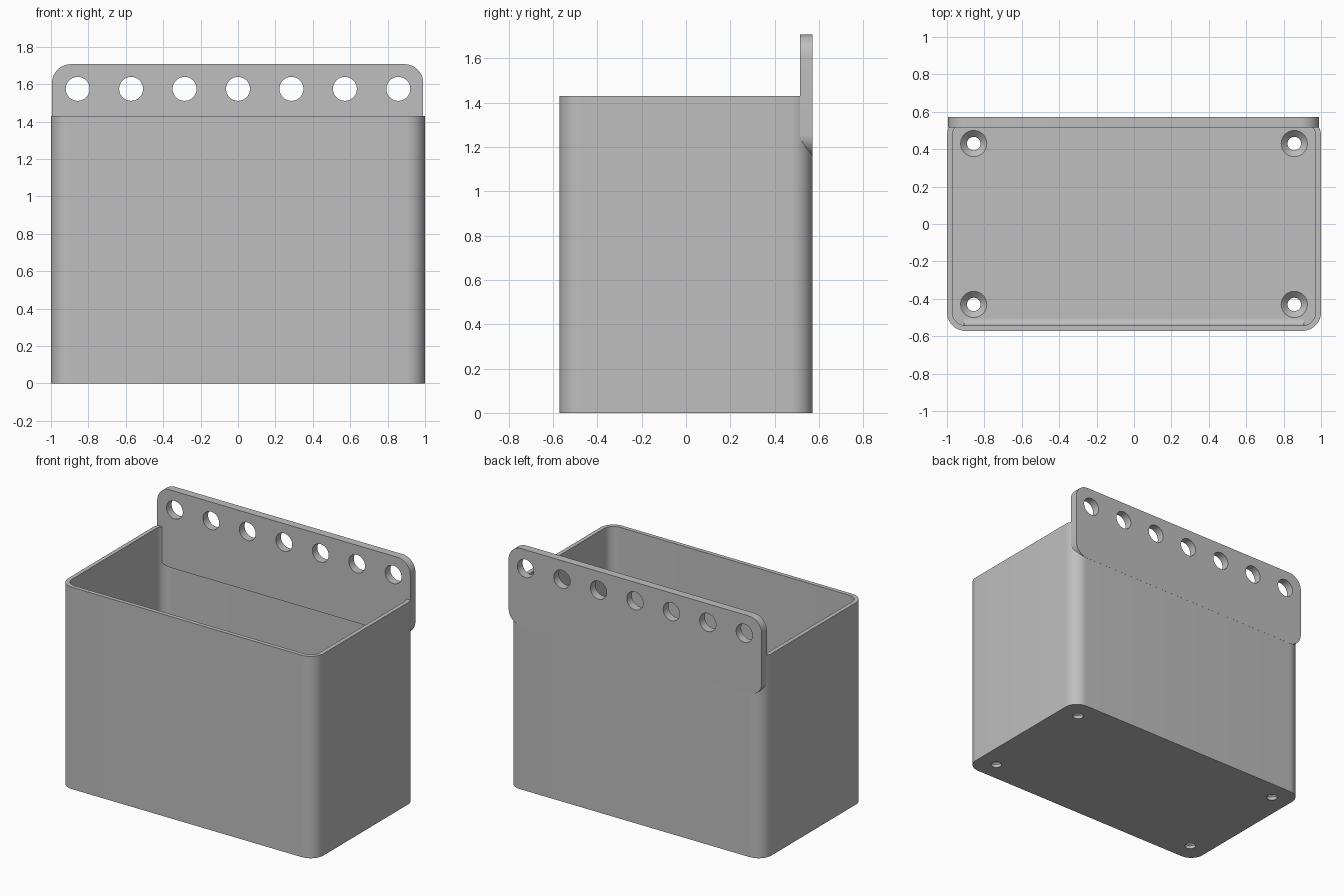
import bpy, bmesh, math
from mathutils import Matrix

if "Cube" in bpy.data.objects:
    bpy.data.objects.remove(bpy.data.objects["Cube"], do_unlink=True)

grey = bpy.data.materials.new("plain grey")
grey.use_nodes = True
GREY = (0.52, 0.52, 0.52, 1)
grey.diffuse_color = GREY
grey.node_tree.nodes["Principled BSDF"].inputs["Base Color"].default_value = GREY

W, D, H = 2.0, 1.143, 1.43      # bin size
WALL, FLOOR = 0.029, 0.057


def make(name, bm):
    bmesh.ops.recalc_face_normals(bm, faces=bm.faces)
    mesh = bpy.data.meshes.new(name)
    bm.to_mesh(mesh)
    bm.free()
    mesh.materials.append(grey)
    obj = bpy.data.objects.new(name, mesh)
    bpy.context.collection.objects.link(obj)
    return obj


def extrude(name, points, depth, matrix):
    """Extrude a flat outline along local z, then place it."""
    bm = bmesh.new()
    face = bm.faces.new([bm.verts.new((x, y, 0)) for x, y in points])
    new = bmesh.ops.extrude_face_region(bm, geom=[face])["geom"]
    verts = [g for g in new if isinstance(g, bmesh.types.BMVert)]
    bmesh.ops.translate(bm, verts=verts, vec=(0, 0, depth))
    bmesh.ops.transform(bm, matrix=matrix, verts=bm.verts)
    return make(name, bm)


def rounded_rect(w, h, r, steps=12):
    points = []
    for i, (sx, sy) in enumerate([(1, 1), (-1, 1), (-1, -1), (1, -1)]):
        for k in range(steps + 1):
            a = math.pi / 2 * (i + k / steps)
            points.append((sx * (w / 2 - r) + r * math.cos(a),
                           sy * (h / 2 - r) + r * math.sin(a)))
    return points


def cone(name, r1, r2, depth, matrix):
    bm = bmesh.new()
    bmesh.ops.create_cone(bm, cap_ends=True, segments=40, radius1=r1,
                          radius2=r2, depth=depth, matrix=matrix)
    return make(name, bm)


def cut(obj, cutter):
    cutter.hide_render = True
    mod = obj.modifiers.new("cut", "BOOLEAN")
    mod.operation = "DIFFERENCE"
    mod.solver = "EXACT"
    mod.object = cutter
    bpy.context.view_layer.objects.active = obj
    bpy.ops.object.modifier_apply(modifier=mod.name)
    bpy.data.objects.remove(cutter, do_unlink=True)


def smooth(obj):
    bpy.ops.object.select_all(action="DESELECT")
    obj.select_set(True)
    bpy.context.view_layer.objects.active = obj
    bpy.ops.object.shade_smooth_by_angle(angle=math.radians(30))


# Open bin with rounded vertical corners
storage_bin = extrude("bin", rounded_rect(W, D, 0.1), H, Matrix())
cavity = extrude("cavity", rounded_rect(W - 2 * WALL, D - 2 * WALL, 0.071), H,
                 Matrix.Translation((0, 0, FLOOR)))
cut(storage_bin, cavity)

# Countersunk screw holes in the floor
for sx in (-1, 1):
    for sy in (-1, 1):
        x, y = sx * 0.857, sy * 0.43
        cut(storage_bin, cone("drill", 0.036, 0.036, 0.3, Matrix.Translation((x, y, 0))))
        cut(storage_bin, cone("countersink", 0.03, 0.078, 0.048,
                              Matrix.Translation((x, y, FLOOR - 0.016))))
smooth(storage_bin)

# Hanging plate on the back, with a row of holes
upright = Matrix.Rotation(math.pi / 2, 4, "X")
plate = extrude("hanging_plate", rounded_rect(1.984, 0.55, 0.1), 0.057,
                Matrix.Translation((-0.002, 0.572, 1.432)) @ upright)
for i in range(-3, 4):
    cut(plate, cone("hole", 0.064, 0.064, 0.4,
                    Matrix.Translation((i * 0.2857, 0.55, 1.575)) @ upright))
smooth(plate)

# Small concave fillet where the floor meets the front wall
R = 0.036
profile = [(-0.005, -0.005)]
for k in range(7):
    a = math.pi + math.pi / 2 * k / 6
    profile.append((R + R * math.cos(a), R + R * math.sin(a)))
profile.insert(1, (-0.005, R))
profile.append((R, -0.005))
along_x = Matrix(((0, 0, 1, 0), (1, 0, 0, 0), (0, 1, 0, 0), (0, 0, 0, 1)))
fillet = extrude("front_fillet", profile, 1.82,
                 Matrix.Translation((-0.91, WALL - D / 2, FLOOR)) @ along_x)
smooth(fillet)
